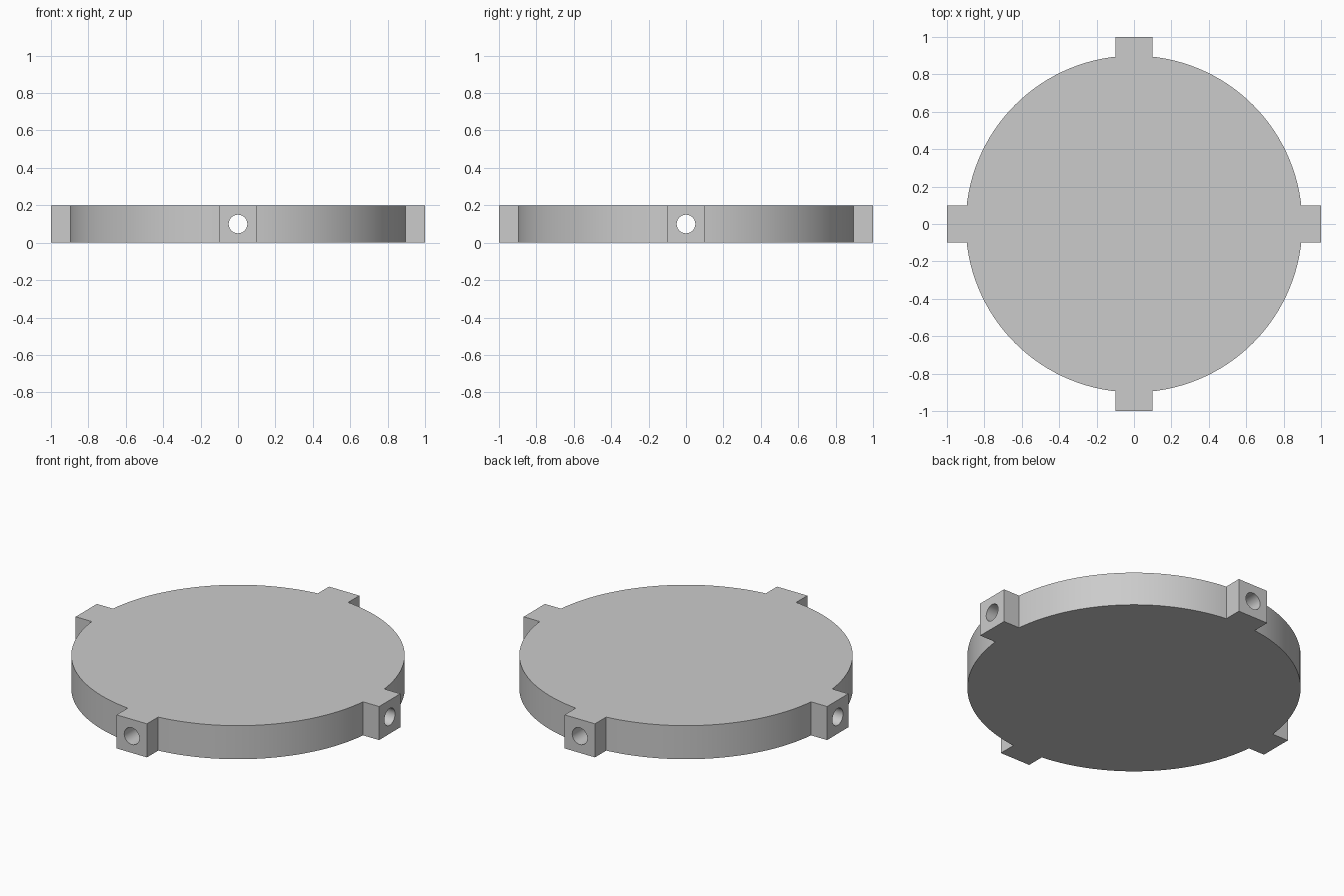
import bpy
from math import pi, radians

if "Cube" in bpy.data.objects:
    bpy.data.objects.remove(bpy.data.objects["Cube"])

RADIUS, HEIGHT, TAB, BORE = 0.9, 0.2, 0.2, 0.05
MID = HEIGHT / 2


def boolean(target, tool, operation):
    """Apply a boolean to target and discard the tool."""
    mod = target.modifiers.new(operation.title(), 'BOOLEAN')
    mod.operation, mod.solver, mod.object = operation, 'EXACT', tool
    bpy.context.view_layer.objects.active = target
    bpy.ops.object.modifier_apply(modifier=mod.name)
    bpy.data.objects.remove(tool, do_unlink=True)


# Round plate
bpy.ops.mesh.primitive_cylinder_add(vertices=128, radius=RADIUS, depth=HEIGHT,
                                    location=(0, 0, MID))
plate = bpy.context.object
plate.name = "round_plate"

# Cross bars whose ends form the four square lugs
for size in ((2, TAB, HEIGHT), (TAB, 2, HEIGHT)):
    bpy.ops.mesh.primitive_cube_add(size=1, location=(0, 0, MID))
    bar = bpy.context.object
    bar.name = "lug_bar"
    bar.scale = size
    bpy.ops.object.transform_apply(location=False, rotation=False, scale=True)
    boolean(plate, bar, 'UNION')

# Two crossing bores that run right through opposite lugs
for rotation in ((pi / 2, 0, 0), (0, pi / 2, 0)):
    bpy.ops.mesh.primitive_cylinder_add(vertices=32, radius=BORE, depth=2.4,
                                        location=(0, 0, MID), rotation=rotation)
    bore = bpy.context.object
    bore.name = "bore_cutter"
    bore.hide_render = True
    boolean(plate, bore, 'DIFFERENCE')

# Smooth rim and bores, crisp edges elsewhere
bpy.ops.object.select_all(action='DESELECT')
plate.select_set(True)
bpy.context.view_layer.objects.active = plate
bpy.ops.object.shade_smooth_by_angle(angle=radians(30))
